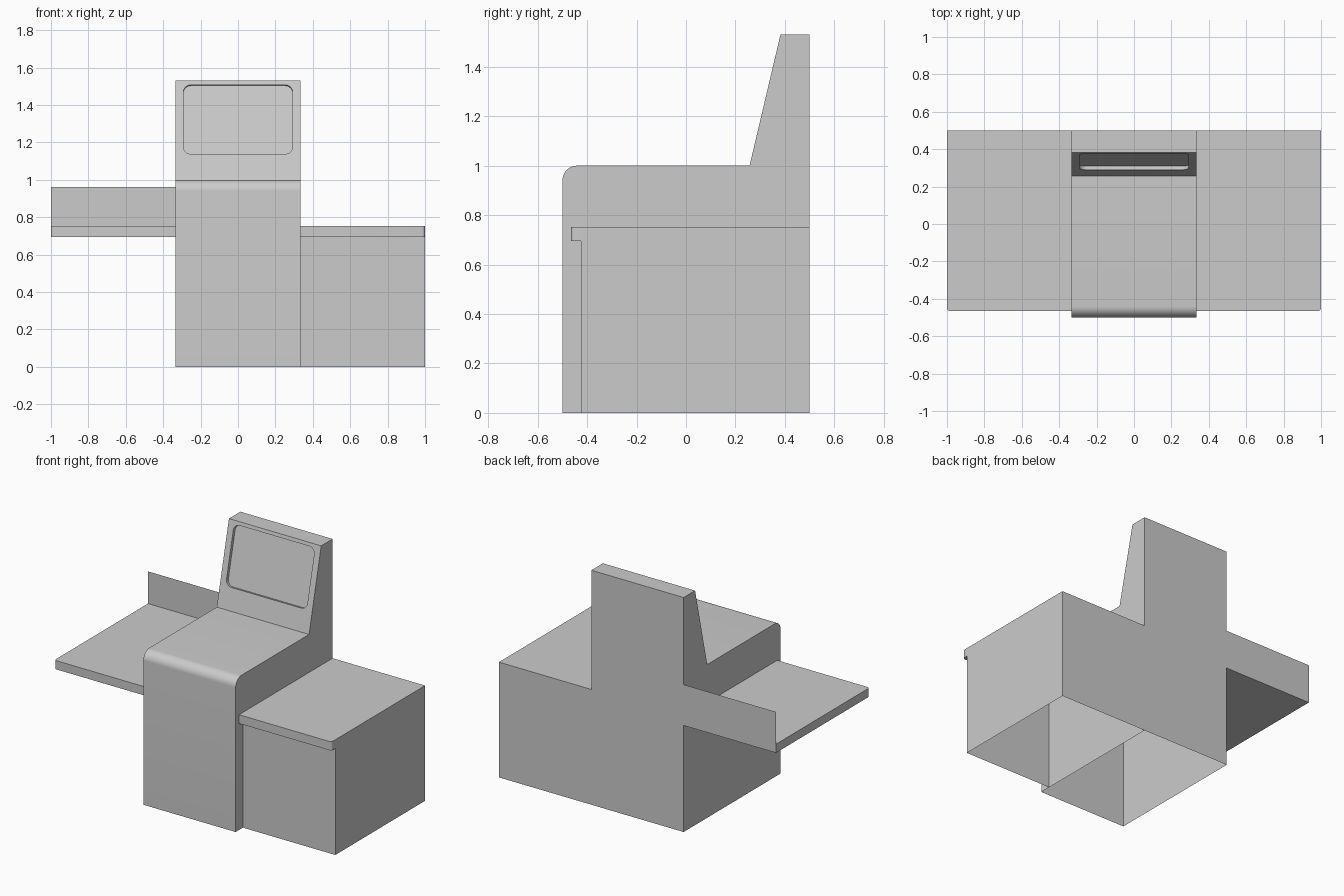
import bpy, bmesh, math
from mathutils import Vector

if "Cube" in bpy.data.objects:
    bpy.data.objects.remove(bpy.data.objects["Cube"])

W = 0.333                      # half width of the central body
BACK, LIP, FRONT = 0.5, -0.465, -0.425
SHELF_LOW, SHELF_TOP = 0.695, 0.752


def arc(cx, cy, r, a0, a1, n):
    """Points of a circular arc, angles in degrees."""
    return [(cx + r * math.cos(math.radians(a0 + (a1 - a0) * i / n)),
             cy + r * math.sin(math.radians(a0 + (a1 - a0) * i / n))) for i in range(n + 1)]


def prism(bm, points, offset):
    """Closed prism from an outline and an extrusion vector."""
    a = [bm.verts.new(p) for p in points]
    b = [bm.verts.new(Vector(p) + Vector(offset)) for p in points]
    bm.faces.new(a)
    bm.faces.new(b[::-1])
    for i in range(len(a)):
        j = (i + 1) % len(a)
        bm.faces.new((a[i], b[i], b[j], a[j]))
    bm.normal_update()


def remove_faces(bm, test):
    faces = [f for f in bm.faces if test(f.calc_center_median(), f.normal)]
    bmesh.ops.delete(bm, geom=faces, context='FACES')


def finish(bm, name):
    bmesh.ops.recalc_face_normals(bm, faces=bm.faces[:])
    me = bpy.data.meshes.new(name)
    bm.to_mesh(me)
    bm.free()
    me.shade_smooth()
    me.set_sharp_from_angle(angle=math.radians(30))
    ob = bpy.data.objects.new(name, me)
    bpy.context.collection.objects.link(ob)


# Central body with rounded front edge and sloped screen column
bm = bmesh.new()
low, high = Vector((0, 0.257, 1.0)), Vector((0, 0.382, 1.53))
profile = [(-0.5, 0)] + arc(-0.44, 0.94, 0.06, 180, 90, 10)
profile += [tuple(low.yz), tuple(high.yz), (BACK, 1.53), (BACK, 0)]
prism(bm, [(-W, y, z) for y, z in profile], (2 * W, 0, 0))
remove_faces(bm, lambda c, n: c.z < 0.001)

# Recessed rounded screen on the slope
up = (high - low).normalized()
inward = Vector((0, up.z, -up.y))
slope = next(f for f in bm.faces
             if abs(f.normal.dot(inward)) > 0.999 and f.calc_center_median().z > 1.1)
edges = list(slope.edges)
bmesh.ops.delete(bm, geom=[slope], context='FACES_ONLY')
r, hx = 0.04, 0.292
v0, v1 = 0.138 / up.z, 0.508 / up.z
outline = (arc(hx - r, v1 - r, r, 0, 90, 6) + arc(-hx + r, v1 - r, r, 90, 180, 6)
           + arc(-hx + r, v0 + r, r, 180, 270, 6) + arc(hx - r, v0 + r, r, 270, 360, 6))
rim = [bm.verts.new(low + Vector((u, 0, 0)) + up * v) for u, v in outline]
floor = [bm.verts.new(v.co + inward * 0.02) for v in rim]
for i in range(len(rim)):
    j = (i + 1) % len(rim)
    bm.faces.new((rim[i], rim[j], floor[j], floor[i]))
    edges.append(bm.edges.get((rim[i], rim[j])))
bm.faces.new(floor)
bmesh.ops.triangle_fill(bm, edges=edges, use_beauty=True)
finish(bm, "central_body")


# Side counters: the left is a floating shelf, the right has a cabinet below
def counter(side):
    bm = bmesh.new()
    r = 0.016
    pts = [(W, BACK), (W, LIP)] + arc(1 - r, LIP + r, r, -90, 0, 5) + [(1, BACK)]
    prism(bm, [(side * x, y, SHELF_LOW) for x, y in pts], (0, 0, SHELF_TOP - SHELF_LOW))
    remove_faces(bm, lambda c, n: abs(abs(c.x) - W) < 0.001)
    return bm


finish(counter(-1), "bagging_shelf")

bm = counter(1)
bmesh.ops.bisect_plane(bm, geom=bm.verts[:] + bm.edges[:] + bm.faces[:],
                       plane_co=(0, FRONT, 0), plane_no=(0, 1, 0))
bm.normal_update()
under = next(f for f in bm.faces if abs(f.normal.z) > 0.9
             and f.calc_center_median().z < SHELF_LOW + 0.001
             and f.calc_center_median().y > FRONT)
walls = [e for e in under.edges
         if abs((e.verts[0].co.x + e.verts[1].co.x) / 2 - W) > 0.001]
bmesh.ops.delete(bm, geom=[under], context='FACES_ONLY')
new = bmesh.ops.extrude_edge_only(bm, edges=walls)["geom"]
for v in new:
    if isinstance(v, bmesh.types.BMVert):
        v.co.z = 0
finish(bm, "side_cabinet")

# Thin upright panel behind the shelf
bm = bmesh.new()
bm.faces.new([bm.verts.new((x, BACK, z)) for x, z in
              ((-1, SHELF_TOP), (-W, SHELF_TOP), (-W, 0.962), (-1, 0.962))])
finish(bm, "shelf_back_panel")
